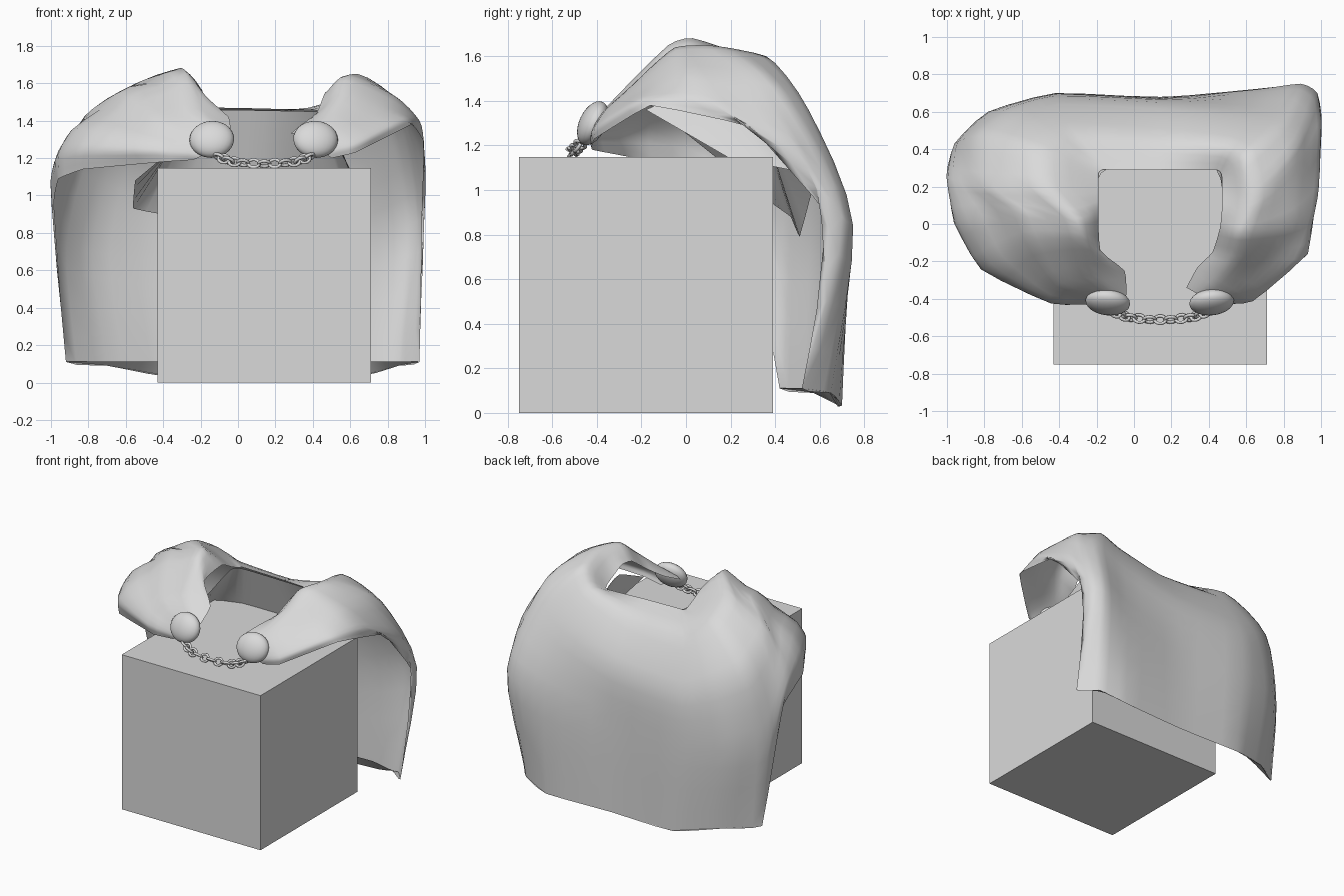
import bpy, bmesh, math
from mathutils import Vector, Matrix

if "Cube" in bpy.data.objects:
    bpy.data.objects.remove(bpy.data.objects["Cube"])

grey = bpy.data.materials.new("light_grey")
grey.diffuse_color = (0.7, 0.7, 0.7, 1)
grey.use_nodes = True
grey.node_tree.nodes["Principled BSDF"].inputs["Base Color"].default_value = grey.diffuse_color


def add_object(name, bm, smooth=True):
    mesh = bpy.data.meshes.new(name)
    for f in bm.faces:
        f.smooth = smooth
    bm.to_mesh(mesh)
    bm.free()
    mesh.materials.append(grey)
    ob = bpy.data.objects.new(name, mesh)
    bpy.context.collection.objects.link(ob)
    return ob


def spline(points, steps, pull=0.5):
    """Cardinal curve through the points; a lower pull is straighter."""
    p = [Vector(q) for q in points]
    p = [2 * p[0] - p[1]] + p + [2 * p[-1] - p[-2]]
    out = []
    for i in range(1, len(p) - 2):
        a, b, c, d = p[i - 1:i + 3]
        m, n = (c - a) * pull, (d - b) * pull
        for s in range(steps):
            t = s / steps
            out.append(b * (2 * t**3 - 3 * t**2 + 1) + m * (t**3 - 2 * t**2 + t)
                       + c * (3 * t**2 - 2 * t**3) + n * (t**3 - t**2))
    return out + [p[-2]]


def loft(name, contours, u_steps, v_steps, fold=None):
    """Cloth sheet lofted through contour lines; the last line is nearly straight."""
    rows = [spline(c, u_steps, 0.26) for c in contours[:-1]]
    rows.append(spline(contours[-1], u_steps, 0.08))
    columns = [spline(col, v_steps, 0.4) for col in zip(*rows)]
    bm = bmesh.new()
    grid = []
    for i, col in enumerate(columns):
        grid.append([])
        for j, co in enumerate(col):
            if fold:
                co = co + Vector((0, 0, fold(i / u_steps, j / v_steps)))
            grid[-1].append(bm.verts.new(co))
    for a, b in zip(grid, grid[1:]):
        for j in range(len(a) - 1):
            bm.faces.new((a[j], a[j + 1], b[j + 1], b[j]))
    bmesh.ops.recalc_face_normals(bm, faces=bm.faces[:])
    return add_object(name, bm)


# Block under the cape
bm = bmesh.new()
bmesh.ops.create_cube(bm, size=1.14, matrix=Matrix.Translation((0.14, -0.18, 0.575)))
for v in bm.verts:
    v.co.z = 0 if v.co.z < 0.5 else 1.148
add_object("block", bm, smooth=False)

# Cape contours, from the left clasp around the back to the right clasp
neckline = [(-.04, -.38, 1.34), (-.05, -.25, 1.42), (-.18, -.14, 1.53), (-.19, .08, 1.56),
            (-.19, .20, 1.50), (-.19, .27, 1.47), (-.17, .29, 1.47), (-.13, .29, 1.47),
            (.14, .29, 1.465), (.44, .29, 1.455), (.47, .25, 1.47), (.47, .17, 1.51),
            (.47, .08, 1.55), (.46, -.02, 1.54), (.42, -.15, 1.44), (.34, -.23, 1.38),
            (.28, -.34, 1.33)]
crown = [(-.08, -.40, 1.33), (-.23, -.27, 1.46), (-.28, -.08, 1.64), (-.31, .03, 1.67),
         (-.48, .20, 1.62), (-.50, .40, 1.51), (-.42, .47, 1.43), (-.33, .50, 1.38),
         (.14, .47, 1.38), (.50, .43, 1.49), (.60, .36, 1.60), (.64, .18, 1.64),
         (.64, .08, 1.65), (.58, -.05, 1.64), (.55, -.17, 1.54), (.45, -.30, 1.41),
         (.35, -.38, 1.33)]
shoulder = [(-.13, -.42, 1.28), (-.42, -.33, 1.38), (-.58, -.10, 1.51), (-.66, .08, 1.53),
            (-.82, .20, 1.42), (-.83, .47, 1.25), (-.66, .60, 1.15), (-.42, .67, 1.05),
            (.14, .65, 1.08), (.60, .60, 1.22), (.80, .55, 1.36), (.87, .42, 1.45),
            (.87, .28, 1.49), (.84, .00, 1.53), (.74, -.18, 1.46), (.55, -.36, 1.36),
            (.40, -.42, 1.29)]
drape = [(-.18, -.43, 1.22), (-.45, -.42, 1.25), (-.80, -.24, 1.28), (-.94, .02, 1.28),
         (-.995, .25, 1.12), (-.96, .43, .75), (-.78, .60, .70), (-.42, .70, .65),
         (.14, .675, .65), (.66, .72, .75), (.89, .75, .84), (.98, .70, .88),
         (1.0, .50, 1.18), (.97, .10, 1.40), (.88, -.19, 1.41), (.63, -.41, 1.28),
         (.46, -.43, 1.23)]
hem = [(-.24, -.42, 1.19), (-.40, -.42, 1.18), (-.83, -.21, 1.14), (-.96, .00, 1.09),
       (-.985, .27, .96), (-.92, .42, .11), (-.70, .57, .09), (-.37, .69, .03),
       (.14, .68, .03), (.66, .70, .035), (.86, .65, .09), (.97, .52, .11),
       (.98, .66, .85), (.995, .30, 1.28), (.93, -.16, 1.38), (.63, -.41, 1.23),
       (.50, -.42, 1.20)]


def gathers(u, v):
    """Creases running back over the left shoulder."""
    mask = max(0, 1 - abs(u - 2.6) / 2.2) * math.sin(math.pi * v / 4)
    return 0.02 * mask * math.sin(v * math.pi * 2.4)


loft("cape", [neckline, crown, shoulder, drape, hem], 3, 4, gathers)

# Narrow fold turned in along the bottom hem
bottom = hem[5:12]
turned = [(x * .985, y - .05 * (0 < i < 6), .112) for i, (x, y, z) in enumerate(bottom)]
loft("hem_fold", [bottom, turned], 3, 1)

# Lining folded inside the back and sides of the neckline
lining_top = [(-.19, -.16, 1.38), (-.20, .20, 1.48), (-.15, .29, 1.46),
              (.14, .295, 1.455), (.44, .29, 1.45), (.48, .10, 1.48), (.47, -.18, 1.36)]
lining_low = [(-.55, .22, 1.08), (-.56, .40, .93), (-.30, .47, .88),
              (.14, .51, .79), (.55, .58, 1.06), (.60, .42, 1.10), (.60, .20, 1.14)]
loft("lining", [lining_top, lining_low], 3, 2)

# Oval clasps, leaning back
for side, x in (("left", -.14), ("right", .415)):
    bm = bmesh.new()
    turn = math.radians(-6 if x < 0 else 6)
    bmesh.ops.create_uvsphere(bm, u_segments=24, v_segments=14, radius=1,
                              matrix=Matrix.Translation((x, -.418, 1.30))
                              @ Matrix.Rotation(turn, 4, 'Z')
                              @ Matrix.Rotation(math.radians(-25), 4, 'X')
                              @ Matrix.Diagonal((.12, .06, .105, 1)))
    add_object(side + "_clasp", bm)

# Chain of interlocked links hanging between the clasps
bm = bmesh.new()
path = spline([(-.10, -.475, 1.205), (-.02, -.50, 1.18), (.14, -.512, 1.17),
               (.30, -.50, 1.18), (.38, -.475, 1.205)], 3)
RING, TUBE = 14, 6
for n, centre in enumerate(path):
    along = path[min(n + 1, len(path) - 1)] - path[max(n - 1, 0)]
    frame = (Matrix.Translation(centre) @ along.to_track_quat('X', 'Z').to_matrix().to_4x4()
             @ Matrix.Rotation(math.radians(55 if n % 2 else -35), 4, 'X'))
    link = []
    for i in range(RING):
        a = math.tau * i / RING
        for j in range(TUBE):
            b = math.tau * j / TUBE
            r = math.cos(b) * .009
            link.append(bm.verts.new(frame @ Vector(((.030 + r) * math.cos(a),
                                                     (.025 + r) * math.sin(a),
                                                     .009 * math.sin(b)))))
    for i in range(RING):
        for j in range(TUBE):
            k, m = (i + 1) % RING, (j + 1) % TUBE
            bm.faces.new((link[i * TUBE + j], link[k * TUBE + j],
                          link[k * TUBE + m], link[i * TUBE + m]))
add_object("chain", bm)
